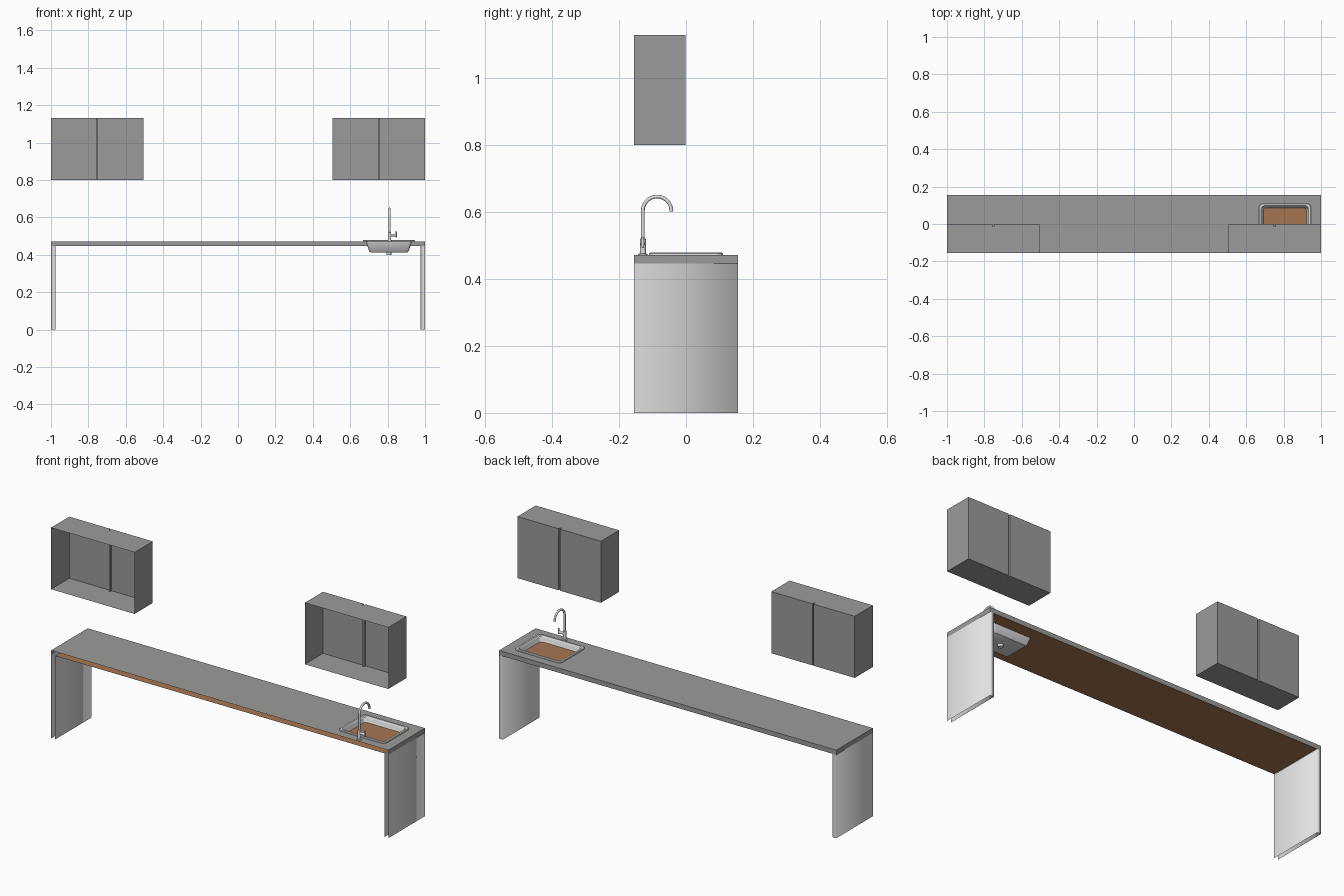
import bpy, bmesh, math
from mathutils import Vector

if "Cube" in bpy.data.objects:
    bpy.data.objects.remove(bpy.data.objects["Cube"])


def material(name, rgb):
    m = bpy.data.materials.new(name)
    m.diffuse_color = (*rgb, 1)
    m.use_nodes = True
    m.node_tree.nodes["Principled BSDF"].inputs["Base Color"].default_value = m.diffuse_color
    return m


GREY = material("cabinet_grey", (0.33, 0.33, 0.325))
LIGHT = material("light_steel", (0.75, 0.75, 0.75))
BROWN = material("wood_brown", (0.38, 0.18, 0.085))


def finish(name, bm, mat, smooth=None, recalc=True):
    bmesh.ops.remove_doubles(bm, verts=bm.verts, dist=1e-5)
    if recalc:
        bmesh.ops.recalc_face_normals(bm, faces=bm.faces)
    me = bpy.data.meshes.new(name)
    bm.to_mesh(me)
    bm.free()
    me.materials.append(mat)
    ob = bpy.data.objects.new(name, me)
    bpy.context.collection.objects.link(ob)
    if smooth is not None:
        bpy.ops.object.select_all(action='DESELECT')
        ob.select_set(True)
        bpy.context.view_layer.objects.active = ob
        bpy.ops.object.shade_smooth_by_angle(angle=math.radians(smooth))
    return ob


def face(bm, pts):
    return bm.faces.new([bm.verts.new(p) for p in pts])


def walls(bm, path, z0, z1):
    """Upright sheets along an open plan path."""
    for (ax, ay), (bx, by) in zip(path, path[1:]):
        face(bm, [(ax, ay, z0), (bx, by, z0), (bx, by, z1), (ax, ay, z1)])


def loft(bm, rings, cap_start=False, cap_end=False):
    loops = [[bm.verts.new(p) for p in r] for r in rings]
    for a, b in zip(loops, loops[1:]):
        for i in range(len(a)):
            j = (i + 1) % len(a)
            bm.faces.new((a[i], a[j], b[j], b[i]))
    if cap_start:
        bm.faces.new(loops[0][::-1])
    if cap_end:
        bm.faces.new(loops[-1])


def circle(c, r, u, v, n=20):
    u, v, c = Vector(u), Vector(v), Vector(c)
    return [c + r * (math.cos(2 * math.pi * i / n) * u + math.sin(2 * math.pi * i / n) * v)
            for i in range(n)]


def lathe_z(bm, x, y, profile):
    loft(bm, [circle((x, y, z), r, (1, 0, 0), (0, 1, 0)) for r, z in profile], True, True)


W, D = 1.0, 0.155
SX, SY, SINK_X = 0.139, 0.11, 0.807      # sink half sizes and centre

# Wall cabinets: open-backed shells with a groove between the two doors
for name, x0 in (("left_cabinet", -1.0), ("right_cabinet", 0.505)):
    x1, y1 = x0 + 0.495, -0.001
    xm, g = (x0 + x1) / 2, 0.004
    plan = [(x0, -D), (x0, y1), (xm - g, y1), (xm - g, y1 - 0.012),
            (xm + g, y1 - 0.012), (xm + g, y1), (x1, y1), (x1, -D)]
    bm = bmesh.new()
    walls(bm, plan, 0.8, 1.13)
    for z in (0.8, 1.13):
        face(bm, [(x, y, z) for x, y in plan])
    finish(name, bm, GREY)

# Worktop: top sheet with a sink opening and a lip on three sides
bm = bmesh.new()
TOP, LIP = 0.472, 0.447
xs = [-W, SINK_X - SX + 0.012, SINK_X + SX - 0.012, W]
ys = [-D, -SY + 0.012, SY - 0.012, D]
for i in range(3):
    for j in range(3):
        if (i, j) != (1, 1):
            face(bm, [(xs[i], ys[j], TOP), (xs[i + 1], ys[j], TOP),
                      (xs[i + 1], ys[j + 1], TOP), (xs[i], ys[j + 1], TOP)])
walls(bm, [(W, -D), (W, D), (xs[2], D), (xs[1], D), (-W, D), (-W, -D)], LIP, TOP)
finish("worktop", bm, GREY, recalc=False)

# Wooden board under the worktop
bm = bmesh.new()
face(bm, [(-0.977, -D, 0.449), (-0.977, 0.153, 0.449), (0.977, 0.153, 0.449), (0.977, -D, 0.449)])
finish("under_board", bm, BROWN, recalc=False)

# Side legs: hollow panels, open at the wall side and below
for name, s in (("left_leg", -1), ("right_leg", 1)):
    bm = bmesh.new()
    walls(bm, [(s * W, -D), (s * W, D), (s * 0.977, D), (s * 0.977, -D)][::s], 0, LIP)
    finish(name, bm, LIGHT, smooth=180, recalc=False)


# Sink: rim and tapering bowl lofted from rounded rectangles
def rounded_rect(inset, z, r=0.022, n=5):
    hx, hy = SX - inset, SY - inset
    r = max(r - inset * 0.3, 0.008)
    pts = []
    for k, (sx, sy) in enumerate(((1, 1), (-1, 1), (-1, -1), (1, -1))):
        for i in range(n + 1):
            a = math.pi / 2 * (k + i / n)
            pts.append((SINK_X + sx * (hx - r) + r * math.cos(a),
                        sy * (hy - r) + r * math.sin(a), z))
    return pts


bm = bmesh.new()
loft(bm, [rounded_rect(i, z) for i, z in
          ((0, 0.471), (0, 0.476), (0.003, 0.479), (0.012, 0.479), (0.016, 0.475),
           (0.018, 0.465), (0.034, 0.418), (0.042, 0.411))][::-1], cap_start=True)
finish("sink_bowl", bm, LIGHT, smooth=35)

bm = bmesh.new()
lathe_z(bm, SINK_X, 0, ((0.013, 0.398), (0.013, 0.412)))
finish("sink_drain", bm, LIGHT, smooth=35)

# Tap body, stepped and turned
FX, FY = 0.81, -0.129
bm = bmesh.new()
lathe_z(bm, FX, FY, ((0.014, 0.471), (0.014, 0.475), (0.009, 0.476), (0.009, 0.519),
                     (0.005, 0.523)))
finish("tap_body", bm, LIGHT, smooth=35)

# Tap spout: round tube swept up and over
R, ZC = 0.0425, 0.604
path = [((FX, FY, 0.515), 0.0)]
for i in range(17):
    a = math.radians(172) * i / 16
    path.append(((FX, FY + R - R * math.cos(a), ZC + R * math.sin(a)), a))
a = math.radians(172)
end = Vector(path[-1][0]) + 0.008 * Vector((0, math.sin(a), math.cos(a)))
path.append((end, a))
bm = bmesh.new()
loft(bm, [circle(p, 0.0055, (1, 0, 0), (0, math.cos(t), -math.sin(t)), 16) for p, t in path],
     True, True)
finish("tap_spout", bm, LIGHT, smooth=40)

# Tap lever: side stem with an upright handle
bm = bmesh.new()
loft(bm, [circle((x, FY, 0.505), r, (0, 1, 0), (0, 0, 1), 16) for x, r in
          ((FX, 0.007), (FX + 0.034, 0.007), (FX + 0.036, 0.005))], True, True)
finish("tap_lever_stem", bm, LIGHT, smooth=35)
bm = bmesh.new()
lathe_z(bm, FX + 0.035, FY, ((0.003, 0.493), (0.004, 0.497), (0.004, 0.522), (0.0025, 0.526)))
finish("tap_lever_handle", bm, LIGHT, smooth=35)
